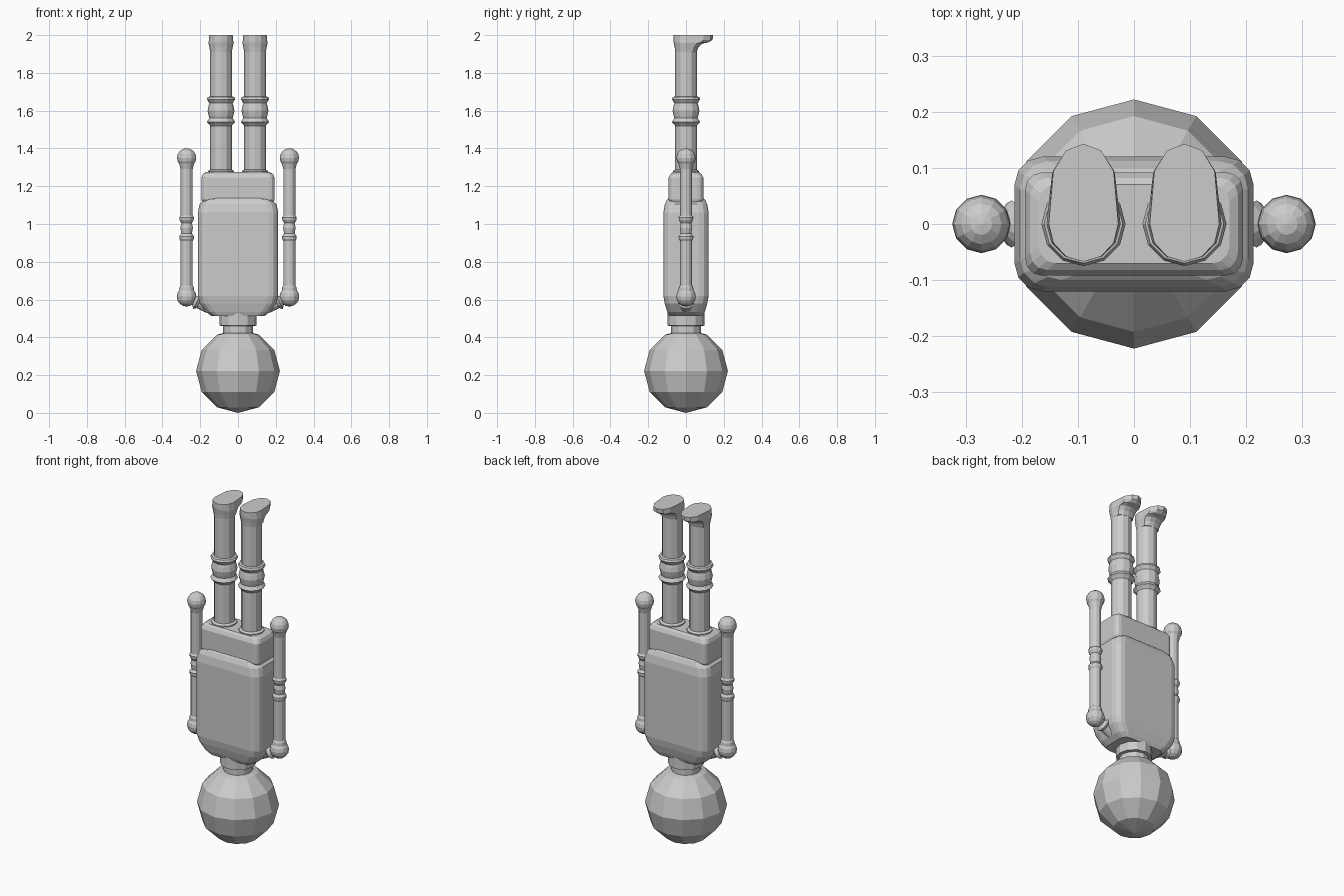
import bpy, bmesh, math
from mathutils import Vector

if "Cube" in bpy.data.objects:
    bpy.data.objects.remove(bpy.data.objects["Cube"])


def loft(name, rings):
    """Skin equal-length point rings, capping both ends."""
    bm = bmesh.new()
    loops = [[bm.verts.new(p) for p in ring] for ring in rings]
    n = len(loops[0])
    for a, b in zip(loops, loops[1:]):
        for i in range(n):
            j = (i + 1) % n
            bm.faces.new((a[i], a[j], b[j], b[i]))
    bm.faces.new(loops[0][::-1])
    bm.faces.new(loops[-1])
    bmesh.ops.recalc_face_normals(bm, faces=bm.faces)
    me = bpy.data.meshes.new(name)
    bm.to_mesh(me)
    bm.free()
    ob = bpy.data.objects.new(name, me)
    bpy.context.collection.objects.link(ob)
    return ob


def lathe(name, profile, x=0, n=12):
    """Turned part from (z, radius) pairs about a vertical axis at x."""
    return loft(name, [[(x + r * math.cos(2 * math.pi * i / n),
                         r * math.sin(2 * math.pi * i / n), z)
                        for i in range(n)] for z, r in profile])


def rounded(z, hx, hy, r):
    """Rounded rectangle cross-section."""
    pts = []
    for k, (sx, sy) in enumerate(((1, 1), (-1, 1), (-1, -1), (1, -1))):
        for s in range(4):
            a = math.pi / 2 * (k + s / 3)
            pts.append((sx * (hx - r) + r * math.cos(a),
                        sy * (hy - r) + r * math.sin(a), z))
    return pts


def foot_ring(x, z, w, back, front, n=12):
    """Rounded heel behind, blunt toe ahead (+y)."""
    pts = []
    for i in range(n):
        a = 2 * math.pi * i / n
        s = math.sin(a)
        y = front * max(s, 0) ** 0.6 if s > 1e-6 else back * s
        pts.append((x + w * math.cos(a), y, z))
    return pts


def ball(name, x, z, r, seg=12, rings=6):
    bpy.ops.mesh.primitive_uv_sphere_add(segments=seg, ring_count=rings,
                                         radius=r, location=(x, 0, z))
    bpy.context.object.name = name


# head and neck
ball("head", 0, 0.222, 0.222)
lathe("neck", [(0.40, 0.08), (0.46, 0.08), (0.462, 0.098), (0.53, 0.098)])

# torso and pelvis
loft("torso", [rounded(*r) for r in (
    (0.513, 0.14, 0.09, 0.04), (0.535, 0.17, 0.1, 0.045),
    (0.58, 0.203, 0.113, 0.05), (0.62, 0.213, 0.12, 0.05),
    (1.06, 0.213, 0.12, 0.05), (1.105, 0.203, 0.112, 0.05),
    (1.13, 0.175, 0.1, 0.045), (1.143, 0.13, 0.085, 0.04))])
loft("pelvis", [rounded(*r) for r in (
    (1.115, 0.188, 0.085, 0.03), (1.13, 0.194, 0.092, 0.03),
    (1.245, 0.194, 0.092, 0.03), (1.265, 0.185, 0.082, 0.03),
    (1.274, 0.17, 0.07, 0.03))])

for side, s in (("left", -1), ("right", 1)):
    # leg with hip flange and knee joint
    lx = 0.09 * s
    lathe(side + "_leg", [
        (1.26, 0.07), (1.28, 0.07), (1.288, 0.057), (1.52, 0.057),
        (1.53, 0.065), (1.54, 0.075), (1.56, 0.062), (1.575, 0.066),
        (1.60, 0.071), (1.625, 0.066), (1.64, 0.062), (1.66, 0.075),
        (1.672, 0.07), (1.675, 0.057), (1.92, 0.057)], lx)
    # foot with blunt toe
    loft(side + "_foot", [foot_ring(lx, *r) for r in (
        (1.91, 0.057, 0.057, 0.057), (1.935, 0.062, 0.06, 0.065),
        (1.955, 0.066, 0.064, 0.085), (1.962, 0.066, 0.066, 0.12),
        (1.975, 0.064, 0.067, 0.141), (2.0, 0.062, 0.067, 0.143))])
    # arm with shoulder cup, elbow joint and cuff
    ax = 0.272 * s
    lathe(side + "_arm", [
        (0.62, 0.042), (0.665, 0.038), (0.675, 0.032), (0.91, 0.032),
        (0.92, 0.038), (0.935, 0.039), (0.95, 0.028), (0.98, 0.033),
        (1.005, 0.028), (1.02, 0.037), (1.035, 0.039), (1.045, 0.032),
        (1.29, 0.032), (1.32, 0.04)], ax)
    ball(side + "_shoulder", ax, 0.615, 0.052, 12, 8)
    ball(side + "_hand", ax, 1.35, 0.051, 12, 8)
    # slanted socket joining shoulder to torso
    link = lathe(side + "_shoulder_link", [
        (0, 0.024), (0.045, 0.024), (0.06, 0.042), (0.075, 0.03), (0.13, 0.03)])
    link.location = (ax, 0, 0.615)
    link.rotation_euler = Vector((-s, 0, -0.5)).to_track_quat('Z', 'Y').to_euler()
